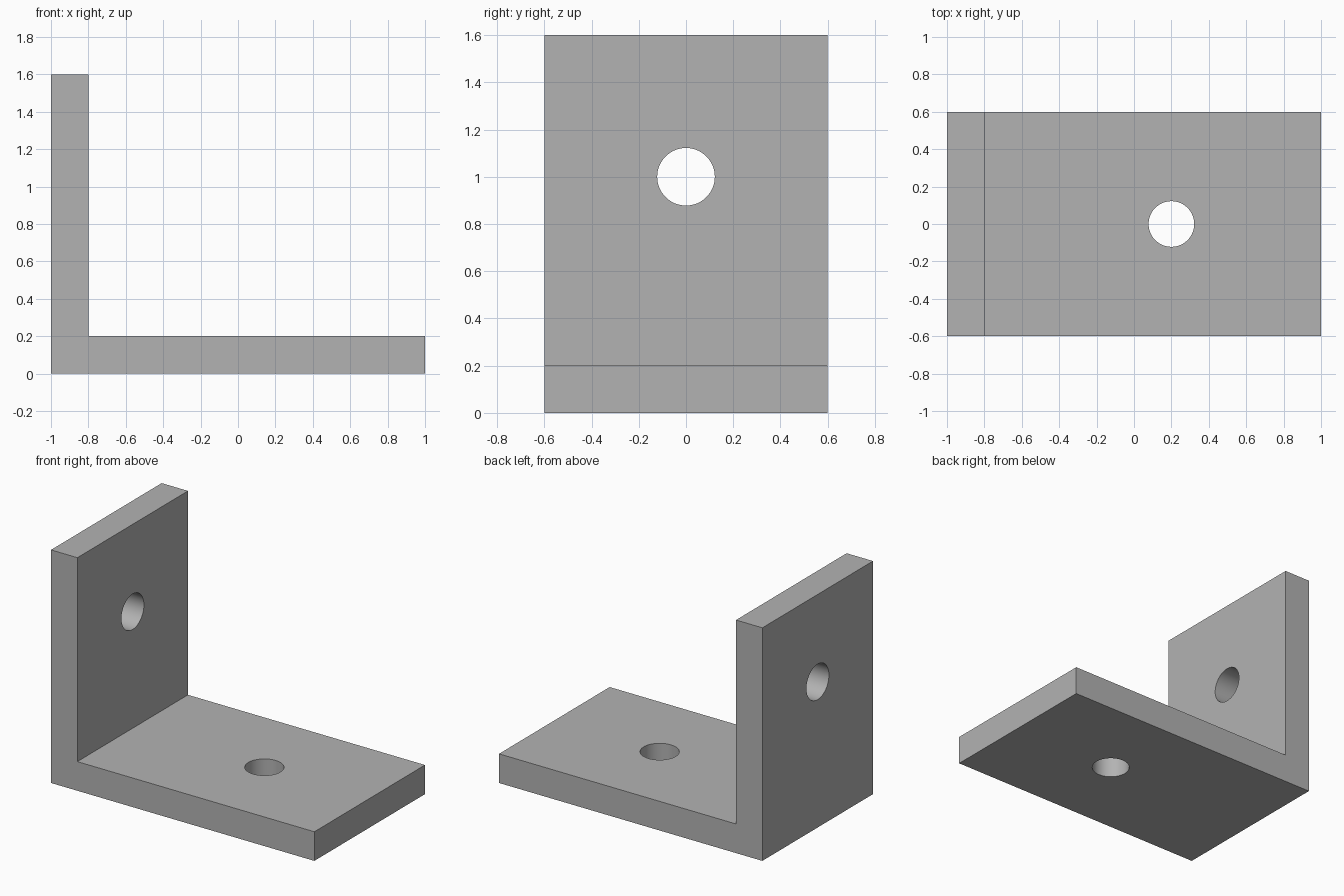
import bpy, math

if "Cube" in bpy.data.objects:
    bpy.data.objects.remove(bpy.data.objects["Cube"])

THICK, WIDTH, HOLE_R = 0.2, 1.2, 0.122

grey = bpy.data.materials.new("plain_grey")
grey.diffuse_color = (0.45, 0.45, 0.45, 1)
grey.use_nodes = True
grey.node_tree.nodes["Principled BSDF"].inputs["Base Color"].default_value = grey.diffuse_color

# L-shaped profile extruded across the width
profile = [(-1, 0), (1, 0), (1, THICK), (-1 + THICK, THICK), (-1 + THICK, 1.6), (-1, 1.6)]
n = len(profile)
verts = [(x, y, z) for y in (-WIDTH / 2, WIDTH / 2) for x, z in profile]
faces = [tuple(range(n)), tuple(reversed(range(n, 2 * n)))]
faces += [(i, i + n, (i + 1) % n + n, (i + 1) % n) for i in range(n)]
mesh = bpy.data.meshes.new("angle_bracket")
mesh.from_pydata(verts, [], faces)
mesh.materials.append(grey)
bracket = bpy.data.objects.new("angle_bracket", mesh)
bpy.context.collection.objects.link(bracket)


def drill(name, location, rotation):
    """Cut a round bolt hole through the bracket."""
    bpy.ops.mesh.primitive_cylinder_add(vertices=64, radius=HOLE_R, depth=THICK * 2,
                                        location=location, rotation=rotation)
    cutter = bpy.context.object
    cutter.name = name
    cutter.data.materials.append(grey)
    cutter.hide_render = True
    bpy.context.view_layer.update()
    mod = bracket.modifiers.new(name, 'BOOLEAN')
    mod.operation = 'DIFFERENCE'
    mod.solver = 'EXACT'
    mod.object = cutter
    bpy.ops.object.select_all(action='DESELECT')
    bracket.select_set(True)
    bpy.context.view_layer.objects.active = bracket
    bpy.ops.object.modifier_apply(modifier=mod.name)
    bpy.data.objects.remove(cutter, do_unlink=True)


# One hole in the base plate, one in the upright plate
drill("base_hole", (0.2, 0, THICK / 2), (0, 0, 0))
drill("upright_hole", (-1 + THICK / 2, 0, 1.0), (0, math.pi / 2, 0))

# Smooth hole walls, sharp plate edges
bpy.ops.object.shade_smooth_by_angle(angle=math.radians(30))
